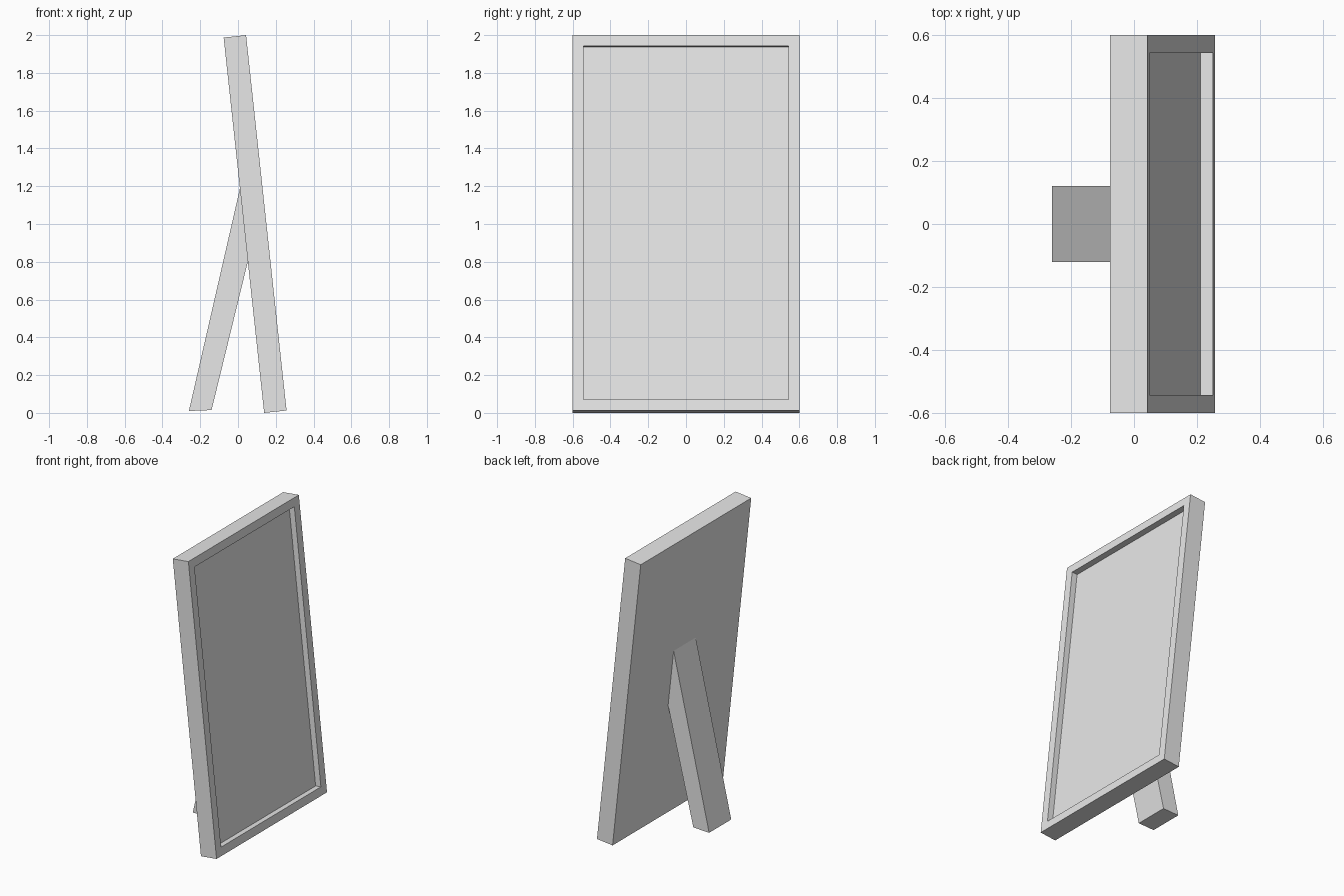
import bpy, bmesh, math
from mathutils import Matrix, Vector

if "Cube" in bpy.data.objects:
    bpy.data.objects.remove(bpy.data.objects["Cube"])

HEIGHT, WIDTH, THICK = 1.9985, 1.2, 0.1192
TILT = math.radians(6.16)
RIM, RECESS = 0.058, 0.04

grey = bpy.data.materials.new("plain grey")
grey.diffuse_color = (0.8, 0.8, 0.8, 1)
grey.use_nodes = True
grey.node_tree.nodes["Principled BSDF"].inputs["Base Color"].default_value = grey.diffuse_color


def add_object(name, bm):
    bmesh.ops.recalc_face_normals(bm, faces=bm.faces)
    mesh = bpy.data.meshes.new(name)
    bm.to_mesh(mesh)
    bm.free()
    mesh.materials.append(grey)
    obj = bpy.data.objects.new(name, mesh)
    bpy.context.collection.objects.link(obj)
    return obj


def prism(profile, half_width):
    """Solid with an x-z outline, extruded along y."""
    bm = bmesh.new()
    face = bm.faces.new([bm.verts.new((x, -half_width, z)) for x, z in profile])
    out = bmesh.ops.extrude_face_region(bm, geom=[face])
    verts = [v for v in out["geom"] if isinstance(v, bmesh.types.BMVert)]
    bmesh.ops.translate(bm, verts=verts, vec=(0, half_width * 2, 0))
    bmesh.ops.recalc_face_normals(bm, faces=bm.faces)
    return bm


# Leaning board with a rim around a sunken display face
bm = prism([(0, 0), (THICK, 0), (THICK, HEIGHT), (0, HEIGHT)], WIDTH / 2)
bm.normal_update()
display = max(bm.faces, key=lambda f: f.normal.x)
bmesh.ops.inset_region(bm, faces=[display], thickness=RIM, use_even_offset=True)
sunk = bmesh.ops.extrude_discrete_faces(bm, faces=[display])["faces"][0]
bmesh.ops.translate(bm, verts=sunk.verts[:], vec=(-RECESS, 0, 0))
board = add_object("display_board", bm)
board.matrix_world = (Matrix.Translation(Vector((0.1385, 0, 0)))
                      @ Matrix.Rotation(-TILT, 4, 'Y'))

# Slanted rear leg, its mitred top let slightly into the board
leg = prism([(-0.26, 0.01), (-0.14, 0.015), (0.0535, 0.807), (0.061, 0.838),
             (0.019, 1.223), (0.012, 1.196)], 0.12)
add_object("support_leg", leg)
